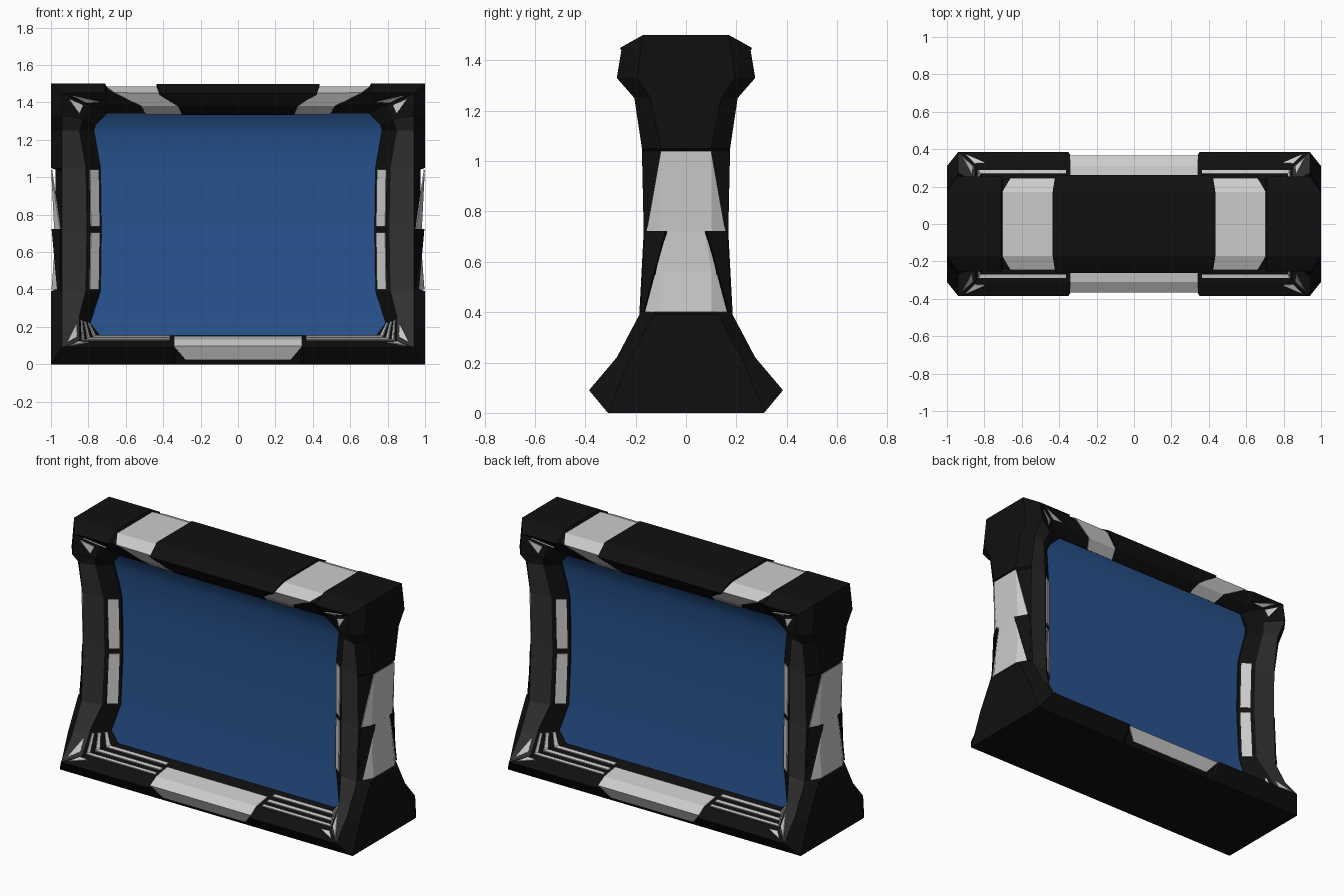
import bpy, bmesh, math
from mathutils import Vector as V

if "Cube" in bpy.data.objects:
    bpy.data.objects.remove(bpy.data.objects["Cube"])


def material(name, color):
    m = bpy.data.materials.new(name)
    m.diffuse_color = (*color, 1)
    m.use_nodes = True
    m.node_tree.nodes["Principled BSDF"].inputs["Base Color"].default_value = m.diffuse_color
    return m


BLACK = material("black", (0.005, 0.005, 0.005))
CHARCOAL = material("charcoal", (0.03, 0.03, 0.03))
BLUE = material("blue", (0.02, 0.085, 0.27))


def make(name, faces, mat=None, mirror=(False, False), thick=0):
    """Mesh from a list of point loops, with optional thickness and mirroring."""
    bm = bmesh.new()
    for f in faces:
        bm.faces.new([bm.verts.new(p) for p in f])
    bmesh.ops.remove_doubles(bm, verts=bm.verts, dist=0.0005)
    bmesh.ops.recalc_face_normals(bm, faces=bm.faces)
    me = bpy.data.meshes.new(name)
    bm.to_mesh(me)
    bm.free()
    ob = bpy.data.objects.new(name, me)
    bpy.context.collection.objects.link(ob)
    if mat:
        me.materials.append(mat)
    if thick:
        s = ob.modifiers.new("thickness", 'SOLIDIFY')
        s.thickness, s.offset = thick, 0
    if any(mirror):
        m = ob.modifiers.new("mirror", 'MIRROR')
        m.use_axis = (*mirror, False)
    return ob


def loft(rows):
    return [[a[i], a[i + 1], b[i + 1], b[i]]
            for a, b in zip(rows, rows[1:]) for i in range(len(a) - 1)]


# Post sections, bottom corner to top corner: outer edge, front edge, inner edge, lip
post = [[V(p) for p in row] for row in (
    ((1, -.31, 0), (.94, -.385, .09), (.85, -.31, .122), (.74, -.12, .155)),
    ((1, -.23, .2), (.94, -.275, .22), (.85, -.23, .25), (.79, -.11, .22)),
    ((1, -.13, .39), (.94, -.185, .39), (.815, -.16, .39), (.735, -.095, .39)),
    ((.975, -.11, .72), (.94, -.168, .72), (.81, -.145, .72), (.73, -.085, .72)),
    ((1, -.1, 1.05), (.94, -.175, 1.05), (.815, -.15, 1.05), (.735, -.09, 1.05)),
    ((1, -.14, 1.25), (.94, -.205, 1.25), (.85, -.18, 1.25), (.77, -.115, 1.25)),
    ((1, -.195, 1.33), (.94, -.275, 1.33), (.83, -.21, 1.31), (.76, -.135, 1.28)),
    ((1, -.17, 1.5), (.94, -.255, 1.45), (.8, -.2, 1.385), (.7, -.155, 1.34)))]


def rail(corner, x, dy=0, dz=0):
    """Rail section at x made from a corner section, recessed at its outer edges."""
    return [V((x, p.y + (dy if i == 1 else 0), p.z + (dz if i == 0 else 0)))
            for i, p in enumerate(corner)]


def recess(row, dz):
    return [row[0] + V((-.025, 0, dz))] + [p + V((0, 0, dz)) for p in row[1:]]


low, high = post[0], post[-1]
b_edge = rail(low, .35)
rows = ([rail(low, 0, .027), rail(low, .335, .027), b_edge] + post[:3]
        + [recess(post[2], .01), post[3], recess(post[4], -.01)] + post[4:]
        + [rail(high, .71), rail(high, .7, .015, -.02), rail(high, 0, .015, -.02)])
full = [[V((r[0].x, 0, r[0].z))] + r + [r[3] + V((0, .06, 0))] for r in rows]
frame = make("frame", loft(full), BLACK, (True, True))
frame.data.materials.append(CHARCOAL)
for poly in frame.data.polygons:      # lighter front faces of the posts
    if .84 < poly.center.x < .93 and abs(poly.normal.y) > .5 and .1 < poly.center.z < 1.3:
        poly.material_index = 1

# Curved blue screens, front and back
key = [(-.12, .12), (-.112, .2), (-.098, .36), (-.085, .6), (-.08, .8),
       (-.084, 1.05), (-.104, 1.22), (-.13, 1.3), (-.165, 1.36)]
prof = []
for i in range(len(key) - 1):
    p0, p1, p2, p3 = [V(key[min(max(k, 0), len(key) - 1)]) for k in range(i - 1, i + 3)]
    for k in range(5):
        t = k / 5
        prof.append(.5 * (2 * p1 + (p2 - p0) * t + (2 * p0 - 5 * p1 + 4 * p2 - p3) * t * t
                          + (3 * p1 - p0 - 3 * p2 + p3) * t ** 3))
prof.append(V(key[-1]))
screen = make("screen", loft([[V((x, p.x + .004, p.y)) for x in (-.8, .8)] for p in prof]),
              BLUE, (False, True))
for poly in screen.data.polygons:
    poly.use_smooth = True


def patch(a, b, j, uvs, lift=.004):
    """Polygon lying on one frame cell; u runs between sections, v across the section."""
    pts = [a[j].lerp(b[j], u).lerp(a[j + 1].lerp(b[j + 1], u), v) for u, v in uvs]
    n = (pts[1] - pts[0]).cross(pts[2] - pts[0]).normalized()
    n = -n if n.y > 0 else n
    return [p + n * lift for p in pts]


def box(u0, u1, v0, v1):
    return [(u0, v0), (u1, v0), (u1, v1), (u0, v1)]


# Light strips on the inner sides of the posts
make("post_strip", [patch(post[2], post[3], 2, box(.03, .95, .25, .85)),
                    patch(post[3], post[4], 2, box(.05, .97, .25, .85))],
     None, (True, True), .006)

# Pinstripes along the bottom rail that turn up at the corners
stripes = []
for v0, v1 in ((.12, .22), (.38, .5), (.68, .8)):
    stripes += [patch(b_edge, low, 2, box(.03, 1, v0, v1)),
                patch(low, post[1], 2, box(0, .9, v0, v1))]
make("corner_stripes", stripes, None, (True, True), .006)

# Small triangular corner inlays
make("corner_inlays", [
    patch(low, post[1], 1, [(.12, .25), (.2, .85), (.75, .8)]),
    patch(b_edge, low, 1, [(.96, .2), (.98, .85), (.86, .8)]),
    patch(post[6], high, 1, [(.85, .25), (.85, .8), (.3, .75)]),
    patch(rail(high, .35), high, 1, [(.95, .2), (.95, .75), (.8, .7)])],
    None, (True, True), .006)

# Grey plate in the middle of the bottom rail
make("bottom_plate", loft([[V((-w, y, z)), V((w, y, z))] for y, z, w in
                           ((-.328, .025, .28), (-.363, .095, .343),
                            (-.31, .13, .343), (-.2, .147, .343))]),
     None, (False, True), .006)


# Top rail coverings: raised black cap and grey bands either side
def wrap(name, sections, mat, mirror, thick):
    both = sections + [(-y, z, a, b) for y, z, a, b in reversed(sections)]
    make(name, loft([[V((a, y, z)), V((b, y, z))] for y, z, a, b in both]),
         mat, mirror, thick)


wrap("top_cap", [(-.15, 1.338, -.3, .3), (-.212, 1.383, -.32, .32),
                 (-.258, 1.445, -.42, .42), (-.17, 1.494, -.435, .435)],
     BLACK, (False, False), .012)
wrap("top_band", [(-.153, 1.338, .29, .49), (-.205, 1.383, .31, .52),
                  (-.243, 1.45, .41, .66), (-.17, 1.483, .42, .705)],
     None, (True, False), .006)


# Grey arrow-shaped plates on the outer sides
def across(z, w, x):
    ys = [-w, -min(w, .1), min(w, .1), w]
    return [V((x - .55 * max(0, abs(y) - .1), y, z)) for y in ys]


make("side_upper_plate", loft([across(1.04, .1, .996), across(.72, .155, .98)]),
     None, (True, False), .006)
make("side_lower_plate", loft([across(.72, .075, .98), across(.56, .122, .982),
                               across(.4, .17, .994)]), None, (True, False), .006)

# Black fins beside the lower arrow
make("side_fin", [[V((.994, -.08, .722)), V((.948, -.163, .722)), V((.95, -.178, .4))],
                  [V((.994, -.08, .722)), V((.95, -.178, .4)), V((.966, -.166, .4))]],
     BLACK, (True, True), .006)
